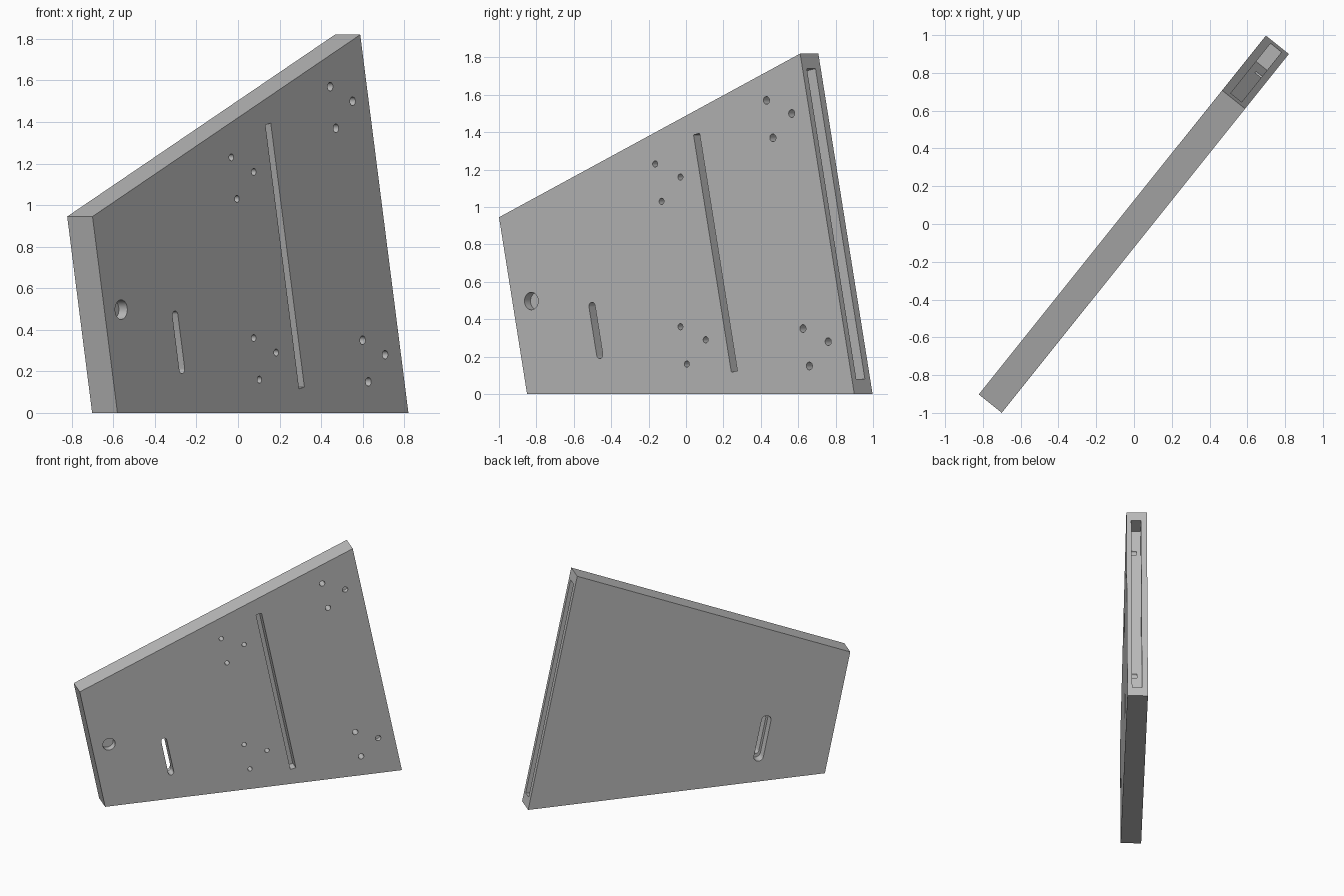
import bpy, bmesh, math
from mathutils import Vector

cube = bpy.data.objects.get("Cube")
if cube:
    bpy.data.objects.remove(cube, do_unlink=True)

HALF = 0.078                        # half the panel thickness
LEAN = Vector((-0.204, 1)).normalized()   # direction of the sloping edges
SIDE = Vector((LEAN.y, -LEAN.x))
TURN = math.atan2(0.781, 0.625)     # heading of the panel seen from above

grey = bpy.data.materials.new("light_grey")
grey.use_nodes = True
colour = (0.5, 0.5, 0.5, 1)
grey.diffuse_color = colour
grey.node_tree.nodes["Principled BSDF"].inputs["Base Color"].default_value = colour


def prism(name, outline, y0, y1):
    """Extrude an outline in the panel plane from depth y0 to y1."""
    bm = bmesh.new()
    face = bm.faces.new([bm.verts.new((p[0], y0, p[1])) for p in outline])
    new = bmesh.ops.extrude_face_region(bm, geom=[face])["geom"]
    bmesh.ops.translate(bm, vec=(0, y1 - y0, 0),
                        verts=[v for v in new if isinstance(v, bmesh.types.BMVert)])
    bmesh.ops.recalc_face_normals(bm, faces=bm.faces)
    mesh = bpy.data.meshes.new(name)
    bm.to_mesh(mesh)
    bm.free()
    mesh.materials.append(grey)
    obj = bpy.data.objects.new(name, mesh)
    bpy.context.collection.objects.link(obj)
    return obj


def slot(centre, length, radius, steps=12):
    """Leaning slot outline; one step gives square ends, no length a circle."""
    points = []
    for sign in (1, -1):
        for i in range(steps + 1):
            if length == 0 and i == steps:
                continue
            a = math.pi * i / steps
            points.append(Vector(centre) + sign * (
                LEAN * (length / 2 + radius * math.sin(a) * (steps > 1))
                + SIDE * radius * math.cos(a)))
    return points


# Tapered panel
panel = prism("side_panel", [(-1.026, 0), (1.215, 0), (0.844, 1.82), (-1.218, 0.945)],
              -HALF, HALF)

FRONT = -HALF - 0.05
cutters = []

# Four groups of three blind screw holes
for x, z, radius in ((0.613, 1.57, 0.021), (-0.149, 1.23, 0.017),
                     (0.024, 0.36, 0.017), (0.863, 0.35, 0.021)):
    for dx, dz in ((0, 0), (0.173, -0.07), (0.044, -0.2)):
        cutters.append(prism("screw_hole", slot((x + dx, z + dz), 0, radius, 8), FRONT, 0))

# Round recess, shelf groove, and handle slot with a wider pocket on the back
cutters.append(prism("round_recess", slot((-0.997, 0.497), 0, 0.047, 16), FRONT, -0.026))
cutters.append(prism("long_groove", slot((0.264, 0.755), 1.296, 0.021, 1), FRONT, 0.001))
cutters.append(prism("through_slot", slot((-0.555, 0.34), 0.264, 0.021), FRONT, HALF + 0.05))
cutters.append(prism("back_pocket", slot((-0.555, 0.34), 0.29, 0.036), 0.002, HALF + 0.05))

# Long mortise along the sloping edge
cutters.append(prism("edge_mortise", slot((1.029, 0.91), 1.694, 0.125, 1), -0.041, 0.033))

# Cut everything out, then drop the cutters
for cutter in cutters:
    cutter.hide_render = True
    mod = panel.modifiers.new(cutter.name, "BOOLEAN")
    mod.operation = "DIFFERENCE"
    mod.solver = "EXACT"
    mod.object = cutter
bpy.context.view_layer.update()
result = bpy.data.meshes.new_from_object(
    panel.evaluated_get(bpy.context.evaluated_depsgraph_get()))
panel.modifiers.clear()
panel.data = result
for cutter in cutters:
    bpy.data.objects.remove(cutter, do_unlink=True)

panel.rotation_euler.z = TURN
bpy.context.view_layer.objects.active = panel
panel.select_set(True)
bpy.ops.object.shade_smooth_by_angle(angle=math.radians(35))
